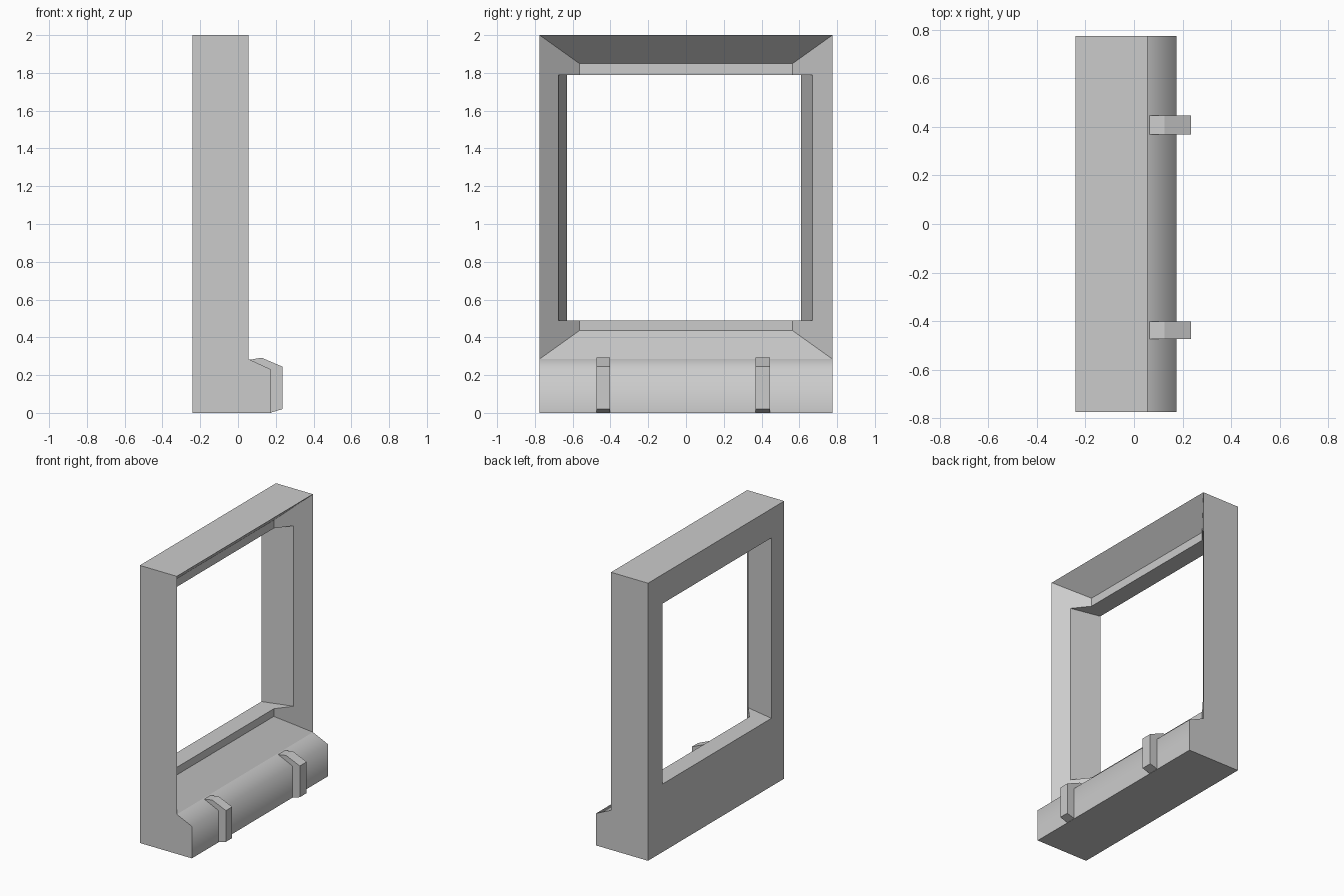
import bpy, bmesh
from mathutils import Vector

if "Cube" in bpy.data.objects:
    bpy.data.objects.remove(bpy.data.objects["Cube"])


def finish(name, bm):
    bmesh.ops.recalc_face_normals(bm, faces=bm.faces)
    mesh = bpy.data.meshes.new(name)
    bm.to_mesh(mesh)
    bm.free()
    obj = bpy.data.objects.new(name, mesh)
    bpy.context.collection.objects.link(obj)
    return obj


def extrude_profile(profile, y0, y1):
    """Closed prism from an (x, z) profile running along y."""
    bm = bmesh.new()
    face = bm.faces.new([bm.verts.new((x, y0, z)) for x, z in profile])
    ext = bmesh.ops.extrude_face_region(bm, geom=[face])["geom"]
    moved = [g for g in ext if isinstance(g, bmesh.types.BMVert)]
    bmesh.ops.translate(bm, verts=moved, vec=(0, y1 - y0, 0))
    bmesh.ops.recalc_face_normals(bm, faces=bm.faces)
    bm.normal_update()
    return bm


def nearest_face(bm, point):
    return min(bm.faces, key=lambda f: (f.calc_center_median() - Vector(point)).length)


# Frame body with its projecting sill
bm = extrude_profile([(-.24, 0), (.175, 0), (.175, .23), (.055, .285),
                      (.055, 2), (-.24, 2)], -.775, .775)
for point in ((.115, 0, .2575), (.175, 0, .115)):
    nearest_face(bm, point).smooth = True

# Bevelled recess: push the front panel inward and shrink it
panel = nearest_face(bm, (.055, 0, 1.1425))
ext = bmesh.ops.extrude_face_region(bm, geom=[panel])["geom"]
for v in [g for g in ext if isinstance(g, bmesh.types.BMVert)]:
    v.co = (-.11, v.co.y * .565 / .775, 1.1425 + (v.co.z - 1.1425) * .7075 / .8575)
if panel.is_valid:
    bmesh.ops.delete(bm, geom=[panel], context='FACES_ONLY')
frame = finish("window_frame", bm)

# Window opening, slightly narrower towards the back
bm = extrude_profile([(-.34, .49), (.2, .49), (.2, 1.79), (-.34, 1.79)], -1, 1)
for v in bm.verts:
    t = v.co.x + .24
    v.co.y = .61 + .282 * t if v.co.y > 0 else -.63 - .212 * t
cutter = finish("opening_cutter", bm)
cutter.hide_render = True
cut = frame.modifiers.new("opening", 'BOOLEAN')
cut.operation = 'DIFFERENCE'
cut.solver = 'EXACT'
cut.object = cutter
bpy.context.view_layer.objects.active = frame
frame.select_set(True)
bpy.ops.object.modifier_apply(modifier=cut.name)
bpy.data.objects.remove(cutter)

# Two straps wrapped over the sill
for name, y0, y1 in (("sill_strap_left", -.473, -.402), ("sill_strap_right", .368, .446)):
    bm = extrude_profile([(.055, .28), (.125, .292), (.235, .245), (.235, .02),
                          (.175, .002), (.12, .1)], y0, y1)
    finish(name, bm)
